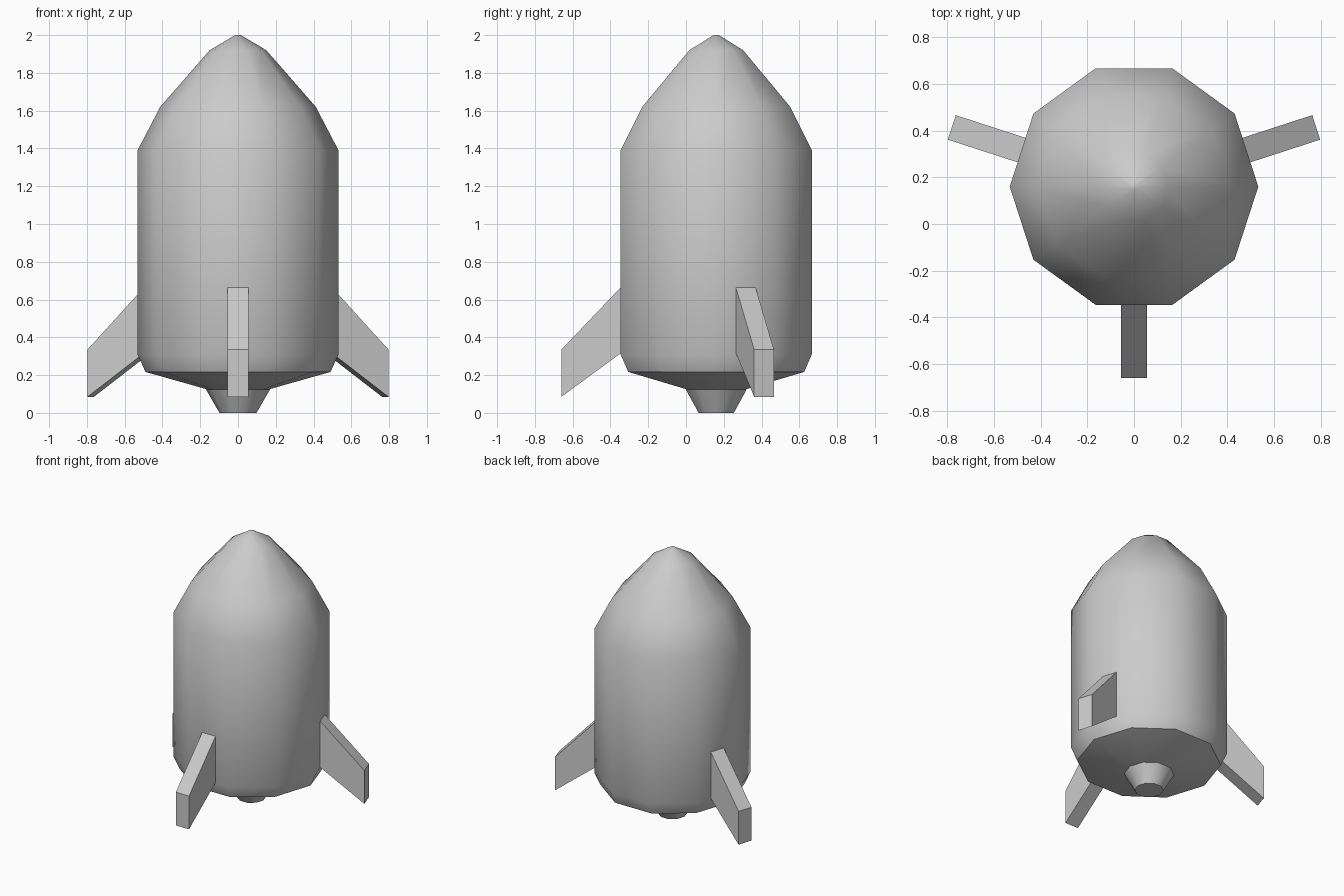
import bpy, bmesh, math
from mathutils import Matrix, Vector

if "Cube" in bpy.data.objects:
    bpy.data.objects.remove(bpy.data.objects["Cube"])

CY = 0.16  # y of the rocket axis


def add_object(name, bm, smooth=False):
    bmesh.ops.recalc_face_normals(bm, faces=bm.faces)
    me = bpy.data.meshes.new(name)
    bm.to_mesh(me)
    bm.free()
    ob = bpy.data.objects.new(name, me)
    bpy.context.collection.objects.link(ob)
    ob.location = (0, CY, 0)
    if smooth:
        bpy.ops.object.select_all(action='DESELECT')
        ob.select_set(True)
        bpy.context.view_layer.objects.active = ob
        bpy.ops.object.shade_smooth_by_angle(angle=math.radians(33))
    return ob


def lathe(name, profile, sides=10):
    bm = bmesh.new()
    rings = []
    for r, z in profile:
        rings.append([bm.verts.new((r * math.cos(2 * math.pi * i / sides),
                                    r * math.sin(2 * math.pi * i / sides), z))
                      for i in range(sides)])
    for a, b in zip(rings, rings[1:]):
        for i in range(sides):
            j = (i + 1) % sides
            bm.faces.new((a[i], a[j], b[j], b[i]))
    bm.faces.new(rings[0])
    bm.faces.new(rings[-1])
    return add_object(name, bm, True)


def fin(name, angle, thickness=0.11):
    # swept side profile (radius, height), extruded to its thickness
    outline = [(0.50, 0.32), (0.82, 0.085), (0.82, 0.335), (0.50, 0.67)]
    bm = bmesh.new()
    face = bm.faces.new([bm.verts.new((r, -thickness / 2, z)) for r, z in outline])
    ext = bmesh.ops.extrude_face_region(bm, geom=[face])
    verts = [v for v in ext['geom'] if isinstance(v, bmesh.types.BMVert)]
    bmesh.ops.translate(bm, verts=verts, vec=Vector((0, thickness, 0)))
    bm.transform(Matrix.Rotation(math.radians(angle), 4, 'Z'))
    return add_object(name, bm)


# Hull with pointed nose
lathe("hull", [(0.165, 0.125), (0.49, 0.217), (0.532, 0.31), (0.532, 1.39),
               (0.412, 1.62), (0.15, 1.92), (0.015, 2.0)])

# Exhaust nozzle
lathe("nozzle", [(0.098, 0.0), (0.17, 0.125)])

# Three fins, each centred on a hull facet
for label, ang in (("front", -90), ("right", 18), ("left", 162)):
    fin(label + "_fin", ang)
